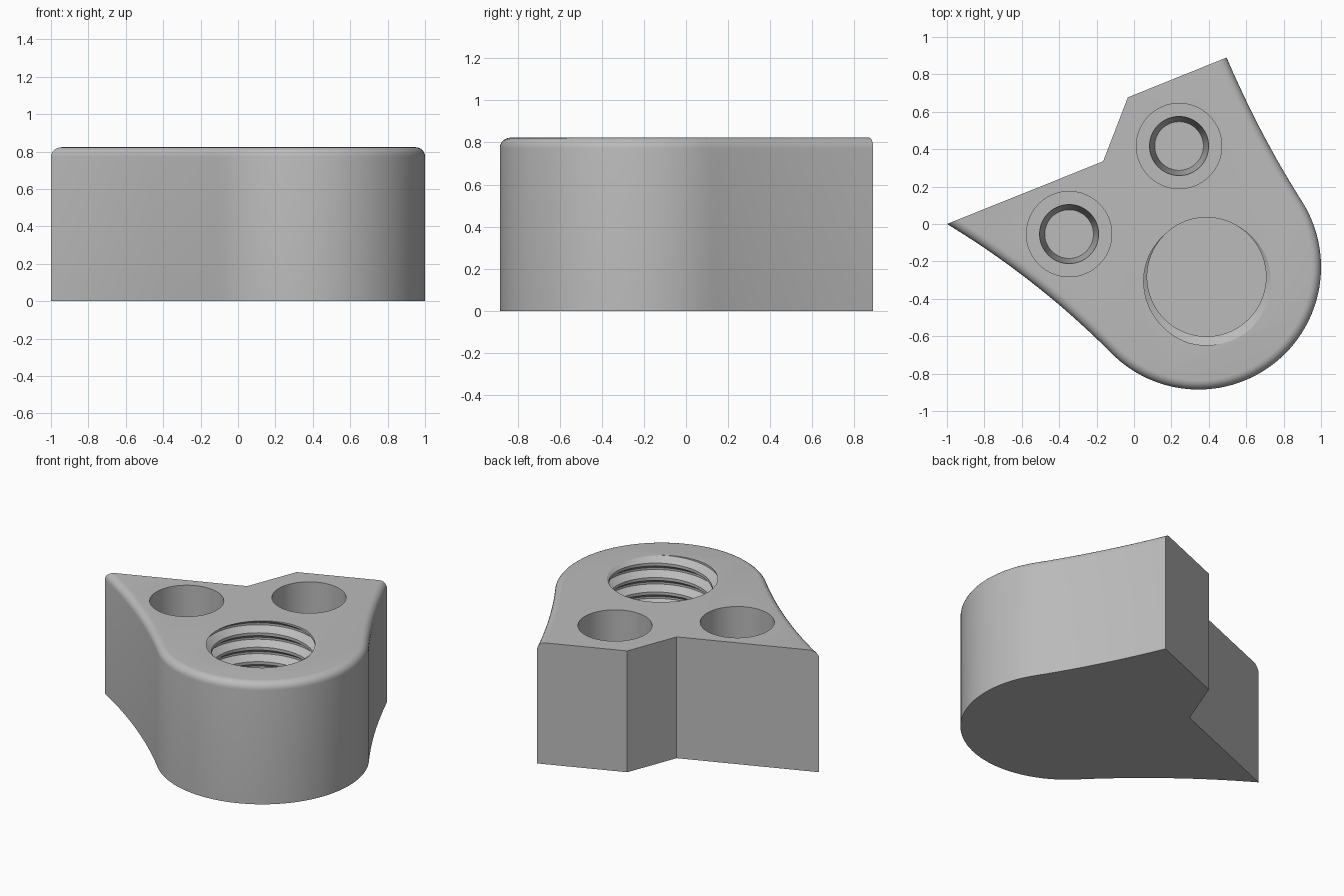
import bpy, bmesh, math
from mathutils import Vector

if "Cube" in bpy.data.objects:
    bpy.data.objects.remove(bpy.data.objects["Cube"], do_unlink=True)

TOP = 0.823
grey = bpy.data.materials.new("plain grey")
grey.use_nodes = True
grey.diffuse_color = (0.5, 0.5, 0.5, 1)
grey.node_tree.nodes["Principled BSDF"].inputs["Base Color"].default_value = (0.5, 0.5, 0.5, 1)


def make_object(name, bm, helper=False):
    bmesh.ops.recalc_face_normals(bm, faces=bm.faces)
    mesh = bpy.data.meshes.new(name)
    bm.to_mesh(mesh)
    bm.free()
    mesh.materials.append(grey)
    obj = bpy.data.objects.new(name, mesh)
    bpy.context.collection.objects.link(obj)
    obj.hide_render = helper
    return obj


def curve(a, b, c, n=20):
    a, b, c = Vector(a), Vector(b), Vector(c)
    return [a * (1 - t) ** 2 + b * 2 * t * (1 - t) + c * t * t
            for t in (i / n for i in range(n + 1))]


# Body outline: round nose, two concave flanks, stepped straight back
centre, radius = Vector((0.345, -0.23)), 0.655
start, end = math.radians(225), math.radians(392)
nose = [centre + radius * Vector((math.cos(a), math.sin(a)))
        for a in (start + (end - start) * i / 64 for i in range(65))]
flank_a = curve((-1, 0), (-0.52, -0.29), nose[0])
flank_b = curve(nose[-1], (0.674, 0.473), (0.495, 0.89))
rounded = flank_a + nose[1:-1] + flank_b
outline = rounded + [Vector((-0.033, 0.677)), Vector((-0.165, 0.335))]

bm = bmesh.new()
base = bm.faces.new([bm.verts.new((p.x, p.y, 0)) for p in outline])
raised = bmesh.ops.extrude_face_region(bm, geom=[base])
upper = [v for v in raised["geom"] if isinstance(v, bmesh.types.BMVert)]
bmesh.ops.translate(bm, verts=upper, vec=(0, 0, TOP))
# Round the upper rim along the curved sides only
soft = {(round(p.x, 4), round(p.y, 4)) for p in rounded}
rim = [e for e in bm.edges if all(
    v.co.z > TOP / 2 and (round(v.co.x, 4), round(v.co.y, 4)) in soft for v in e.verts)]
bmesh.ops.bevel(bm, geom=rim, offset=0.05, segments=6, profile=0.5, affect='EDGES')
body = make_object("mount_body", bm)


# Screw pockets: wide counterbore above a tapered pilot hole
def pocket_cutter(x, y, n=64):
    bm = bmesh.new()
    steps = [(0.13, 0.05), (0.158, 0.4), (0.228, 0.4), (0.228, TOP + 0.1)]
    rings = [[bm.verts.new((x + r * math.cos(math.tau * i / n),
                            y + r * math.sin(math.tau * i / n), z))
              for i in range(n)] for r, z in steps]
    for low, high in zip(rings, rings[1:]):
        for i in range(n):
            j = (i + 1) % n
            bm.faces.new((low[i], low[j], high[j], high[i]))
    bm.faces.new(rings[0])
    bm.faces.new(rings[-1])
    return make_object("pocket_cutter", bm, True)


# Threaded socket: a helical sheet trimmed flat at both ends
def thread_cutter(x, y, minor, major, pitch, floor, n=72):
    bm = bmesh.new()
    profile = [(0, minor), (0.2, minor), (0.53, major), (0.67, major)]
    turns = int((TOP - floor) / pitch) + 5
    rows = [(z + t, r) for t in range(turns) for z, r in profile]
    cols = []
    for i in range(n):
        a = math.tau * i / n
        cols.append([bm.verts.new((x + r * math.cos(a), y + r * math.sin(a),
                                   floor + pitch * (z - 2 + i / n))) for z, r in rows])
    # The last column joins the first one turn higher
    for i in range(n):
        shift = len(profile) if i == n - 1 else 0
        left, right = cols[i], cols[(i + 1) % n][shift:]
        for k in range(len(right) - 1):
            bm.faces.new((left[k], right[k], right[k + 1], left[k + 1]))
    for z, up in ((floor, -1), (TOP + 0.035, 1)):
        bmesh.ops.bisect_plane(bm, geom=bm.verts[:] + bm.edges[:] + bm.faces[:],
                               plane_co=(0, 0, z), plane_no=(0, 0, up),
                               clear_outer=True)
        bmesh.ops.remove_doubles(bm, verts=bm.verts, dist=0.00002)
        bmesh.ops.holes_fill(bm, edges=[e for e in bm.edges if e.is_boundary and all(
            abs(v.co.z - z) < 0.0005 for v in e.verts)], sides=0)
    return make_object("thread_cutter", bm, True)


cutters = [pocket_cutter(0.241, 0.417), pocket_cutter(-0.347, -0.054),
           thread_cutter(0.388, -0.283, 0.318, 0.365, 0.098, 0.1)]
bpy.context.view_layer.objects.active = body
for cutter in cutters:
    mod = body.modifiers.new("cut", 'BOOLEAN')
    mod.operation, mod.solver, mod.object = 'DIFFERENCE', 'EXACT', cutter
    bpy.ops.object.modifier_apply(modifier=mod.name)
    bpy.data.objects.remove(cutter, do_unlink=True)

bpy.ops.object.select_all(action='DESELECT')
body.select_set(True)
bpy.ops.object.shade_smooth_by_angle(angle=math.radians(28))
